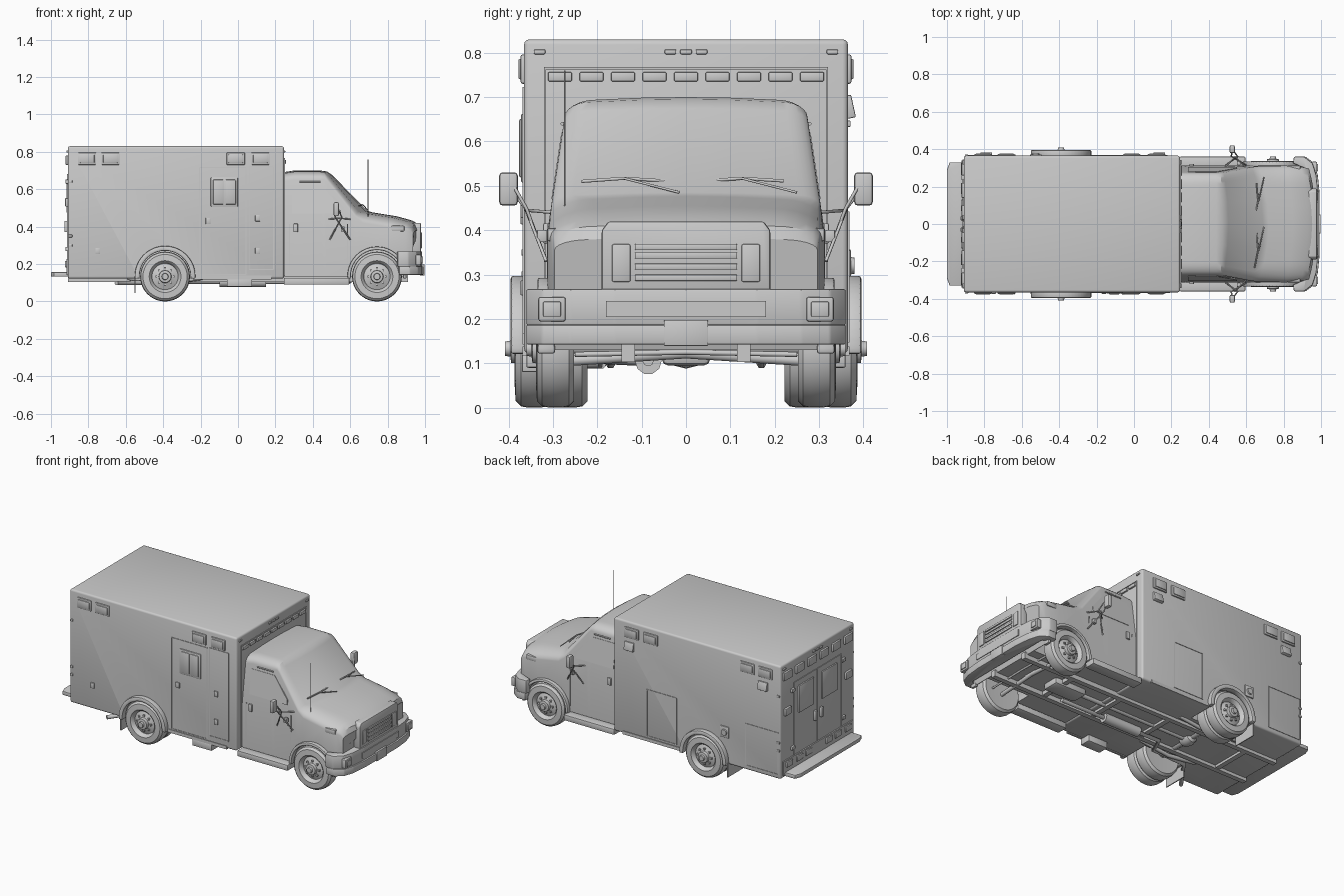
import bpy, bmesh, math
from mathutils import Vector


def finish(bm, name, smooth=True):
    bmesh.ops.recalc_face_normals(bm, faces=bm.faces[:])
    me = bpy.data.meshes.new(name)
    bm.to_mesh(me)
    bm.free()
    ob = bpy.data.objects.new(name, me)
    bpy.context.collection.objects.link(ob)
    if smooth:
        activate(ob)
        bpy.ops.object.shade_smooth_by_angle(angle=math.radians(32))
    return ob


def activate(ob):
    bpy.ops.object.select_all(action='DESELECT')
    ob.select_set(True)
    bpy.context.view_layer.objects.active = ob


def bevel(bm, w, seg=2):
    if w:
        bmesh.ops.bevel(bm, geom=bm.edges[:], offset=w, segments=seg, affect='EDGES', profile=0.5)


def box(name, c, size, bev=0.0, seg=2):
    bm = bmesh.new()
    bmesh.ops.create_cube(bm, size=1)
    for v in bm.verts:
        v.co = Vector([c[i] + v.co[i] * size[i] for i in range(3)])
    bevel(bm, bev, seg)
    return finish(bm, name, bev > 0)


def prism(name, pts, axis, a, b, bev=0.0):
    place = {'x': lambda p, t: (t, p[0], p[1]), 'y': lambda p, t: (p[0], t, p[1]),
             'z': lambda p, t: (p[0], p[1], t)}[axis]
    bm = bmesh.new()
    f = bm.faces.new([bm.verts.new(place(p, a)) for p in pts])
    ext = bmesh.ops.extrude_face_region(bm, geom=[f])['geom']
    for v in ext:
        if isinstance(v, bmesh.types.BMVert):
            v.co['xyz'.index(axis)] = b
    bevel(bm, bev)
    return finish(bm, name)


def loft(name, rings, closed_ends=True):
    bm = bmesh.new()
    rows = [[bm.verts.new(p) for p in r] for r in rings]
    n = len(rows[0])
    for r0, r1 in zip(rows, rows[1:]):
        for i in range(n):
            bm.faces.new((r0[i], r0[(i + 1) % n], r1[(i + 1) % n], r1[i]))
    if closed_ends:
        bm.faces.new(rows[0])
        bm.faces.new(rows[-1])
    return finish(bm, name)


def lathe(name, prof, c, s, n=40):
    # profile of (radius, outward offset) turned about the y axis
    return loft(name, [[(c[0] + r * math.cos(2 * math.pi * k / n), c[1] + s * o,
                         c[2] + r * math.sin(2 * math.pi * k / n)) for k in range(n)] for r, o in prof])


def tube(name, pts, r, res=3):
    cu = bpy.data.curves.new(name, 'CURVE')
    cu.dimensions, cu.bevel_depth, cu.bevel_resolution, cu.use_fill_caps = '3D', r, res, True
    sp = cu.splines.new('POLY')
    sp.points.add(len(pts) - 1)
    for p, q in zip(sp.points, pts):
        p.co = (*q, 1)
    ob = bpy.data.objects.new(name, cu)
    bpy.context.collection.objects.link(ob)
    activate(ob)
    bpy.ops.object.convert(target='MESH')
    return ob


def cut(ob, x, y0, r):
    for s in (-1, 1):
        c = lathe('wheel_well_cutter', [(r, 0), (r, 0.4)], (x, s * y0, 0.135), s, 48)
        m = ob.modifiers.new('well', 'BOOLEAN')
        m.operation, m.object, m.solver = 'DIFFERENCE', c, 'EXACT'
        activate(ob)
        bpy.ops.object.modifier_apply(modifier=m.name)
        bpy.data.objects.remove(c)
    activate(ob)
    bpy.ops.object.shade_smooth_by_angle(angle=math.radians(32))


def arch(name, x, s, y0, y1, ri, ro):
    ang = [math.radians(-5 + 190 * k / 28) for k in range(29)]
    pts = [(x + ro * math.cos(a), 0.135 + ro * math.sin(a)) for a in ang]
    pts += [(x + ri * math.cos(a), 0.135 + ri * math.sin(a)) for a in reversed(ang)]
    prism(name, pts, 'y', s * y0, s * y1, 0.006)


def outline(name, x0, x1, z0, z1, s, y=0.365, w=0.005):
    # thin door seam frame on a side wall
    for x in (x0, x1):
        box(name, (x, s * y, (z0 + z1) / 2), (w, 0.006, z1 - z0))
    for z in (z0, z1):
        box(name, ((x0 + x1) / 2, s * y, z), (x1 - x0, 0.006, w))


RX, FX = -0.39, 0.743

# patient box
body = box('patient_box', (-0.332, 0, 0.476), (1.156, 0.73, 0.708), 0.012, 3)
cut(body, RX, 0.2, 0.145)


# cab shell, lofted along x
def half_width(z):
    return 0.312 if z < 0.40 else 0.312 - (z - 0.40) * 0.15


def section(x, top, bot, ry, rz, bow, s=1.0):
    side = top - rz
    pts = [(half_width(z) * s, z) for z in (bot, (bot + side) / 2, side)]
    w = pts[-1][0]
    for k in range(1, 7):
        a = k * math.pi / 12
        pts.append((w - ry + ry * math.cos(a), side + (rz - 0.006) * math.sin(a)))
    pts.append(((w - ry) * 0.5, top - 0.0015))
    pts += [(0, top)] + [(-y, z) for y, z in reversed(pts)]
    return [(x - bow * (y / 0.3) ** 2, y, z) for y, z in pts]


cab = loft('cab', [section(*a) for a in (
    (0.235, 0.69, 0.13, 0.07, 0.05, 0), (0.30, 0.70, 0.13, 0.07, 0.05, 0),
    (0.44, 0.70, 0.13, 0.07, 0.05, 0), (0.475, 0.695, 0.13, 0.06, 0.04, 0.015),
    (0.505, 0.675, 0.13, 0.05, 0.035, 0.03), (0.69, 0.485, 0.13, 0.05, 0.035, 0.06),
    (0.72, 0.476, 0.13, 0.10, 0.055, 0.05), (0.85, 0.455, 0.13, 0.12, 0.06, 0.035),
    (0.93, 0.433, 0.13, 0.12, 0.05, 0.035, 0.98), (0.962, 0.415, 0.22, 0.10, 0.04, 0.04, 0.96),
    (0.975, 0.385, 0.23, 0.08, 0.03, 0.04, 0.95))])
cut(cab, FX, 0.2, 0.148)

# grille, headlights and bumper
prism('grille_surround', [(-0.19, 0.26), (0.19, 0.26), (0.19, 0.40), (0.175, 0.42), (-0.175, 0.42), (-0.19, 0.40)],
      'x', 0.93, 0.978, 0.006)
for z in (0.293, 0.318, 0.343, 0.362):
    box('grille_slat', (0.978, 0, z), (0.012, 0.23, 0.014), 0.002)
plan = [(0.985, 0), (0.985, 0.16), (0.975, 0.26), (0.955, 0.325), (0.91, 0.36), (0.855, 0.36), (0.85, 0.325), (0.91, 0.30)]
full = plan + [(x, -y) for x, y in reversed(plan[1:])]
prism('front_bumper', full, 'z', 0.185, 0.268, 0.006)
prism('lower_bumper', [(x + 0.008, y) for x, y in full], 'z', 0.142, 0.187, 0.005)
box('number_plate', (0.985, 0, 0.222), (0.008, 0.36, 0.036))
box('winch_plate', (0.985, 0, 0.168), (0.025, 0.10, 0.058), 0.003)
for s in (-1, 1):
    box('headlight', (0.976, s * 0.146, 0.326), (0.014, 0.042, 0.085), 0.004)
    box('bumper_lamp', (0.964, s * 0.302, 0.222), (0.03, 0.062, 0.056), 0.006)
    box('bumper_lamp_lens', (0.974, s * 0.302, 0.222), (0.02, 0.04, 0.034), 0.003)
    box('fender_lamp', (0.855, s * 0.298, 0.39), (0.07, 0.03, 0.03), 0.006)
    # cab doors
    win = [(0.29, 0.47), (0.29, 0.62), (0.45, 0.62), (0.55, 0.50), (0.55, 0.47)]
    loft('door_window', [[(x, s * (half_width(z) + o), z) for x, z in win] for o in (-0.006, 0.002)])
    tube('drip_rail', [(0.33, s * 0.279, 0.64), (0.44, s * 0.279, 0.64)], 0.004, 1)
    box('cab_door_handle', (0.308, s * 0.316, 0.393), (0.024, 0.012, 0.045), 0.003)
    for x in (0.275, 0.585):
        box('cab_door_seam', (x, s * 0.311, 0.29), (0.004, 0.005, 0.25))
    box('running_board', (0.42, s * 0.325, 0.108), (0.35, 0.07, 0.036), 0.005)
    # side mirrors
    box('side_mirror', (0.525, s * 0.40, 0.493), (0.028, 0.042, 0.075), 0.008)
    tube('mirror_arm', [(0.60, s * 0.315, 0.33), (0.52, s * 0.362, 0.45), (0.525, s * 0.385, 0.48)], 0.004, 1)
    tube('mirror_arm', [(0.49, s * 0.315, 0.33), (0.555, s * 0.36, 0.45), (0.525, s * 0.40, 0.52)], 0.004, 1)
    tube('mirror_brace', [(0.485, s * 0.30, 0.44), (0.54, s * 0.36, 0.445), (0.60, s * 0.30, 0.44)], 0.004, 1)
    box('arm_lamp', (0.56, s * 0.325, 0.387), (0.02, 0.022, 0.028), 0.003)

    # wheels
    tire = [(0.07, -0.04), (0.118, -0.042), (0.130, -0.03), (0.133, -0.012), (0.133, 0.012), (0.130, 0.03),
            (0.118, 0.042), (0.085, 0.044), (0.076, 0.036)]
    hub = [(0.034, 0.034), (0.032, 0.052), (0.018, 0.054), (0.016, 0.066)]
    lathe('front_wheel', tire + [(0.07, 0.02)] + hub, (FX, s * 0.294, 0.133), s)
    lathe('rear_outer_wheel', tire + [(0.07, 0.02)] + hub, (RX, s * 0.342, 0.133), s)
    lathe('rear_inner_wheel', tire, (RX, s * 0.264, 0.133), s)
    for x, y in ((FX, 0.328), (RX, 0.376)):
        for k in range(8):
            a = k * math.pi / 4
            box('wheel_nut', (x + 0.046 * math.cos(a), s * (y - 0.006), 0.133 + 0.046 * math.sin(a)), (0.011, 0.02, 0.011))
    arch('rear_fender', RX, s, 0.355, 0.395, 0.136, 0.162)
    arch('front_fender', FX, s, 0.295, 0.335, 0.140, 0.158)
    box('mud_flap', (-0.55, s * 0.30, 0.09), (0.006, 0.15, 0.09))

    # box side warning lamps
    for x in (-0.807, -0.682, -0.012, 0.12):
        box('side_lamp_bezel', (x, s * 0.366, 0.763), (0.098, 0.014, 0.066), 0.005)
        box('side_lamp_lens', (x, s * 0.373, 0.763), (0.078, 0.010, 0.046), 0.004)
    for z in (0.30, 0.35, 0.64):
        box('rear_corner_marker', (-0.895, s * 0.366, z), (0.018, 0.010, 0.014), 0.002)
    box('sill_trim', (-0.03, s * 0.363, 0.128), (0.42, 0.012, 0.02))

# wipers and antenna
for y in (-0.14, 0.125):
    tube('wiper_blade', [(0.645, y - 0.095, 0.510), (0.664, y, 0.517), (0.655, y + 0.095, 0.511)], 0.004, 1)
    tube('wiper_arm', [(0.695, y + 0.125, 0.485), (0.668, y, 0.517)], 0.003, 1)
tube('antenna', [(0.695, -0.273, 0.43), (0.695, -0.273, 0.76)], 0.0018, 1)

# box front wall: inset frame and lamp row
for s in (-1, 1):
    box('front_panel_edge', (0.247, s * 0.318, 0.45), (0.006, 0.005, 0.63))
box('front_panel_top', (0.247, 0, 0.765), (0.006, 0.64, 0.005))
for k in range(-4, 5):
    box('front_lamp', (0.249, k * 0.071, 0.746), (0.014, 0.054, 0.021), 0.003)
for x in (0.247, -0.912):
    for y in (-0.33, -0.035, 0, 0.035, 0.33):
        box('roof_marker', (x, y, 0.802), (0.012, 0.026, 0.011), 0.003)

# near side: entry door, sliding window and lockers
box('side_window_frame', (-0.073, -0.366, 0.585), (0.146, 0.012, 0.156), 0.005)
for x in (-0.105, -0.04):
    box('side_window_pane', (x, -0.371, 0.585), (0.056, 0.010, 0.132), 0.004)
outline('entry_door_seam', -0.205, 0.043, 0.145, 0.715, -1)
outline('locker_door_seam', 0.06, 0.19, 0.17, 0.72, -1)
for x, z in ((-0.75, 0.27), (-0.16, 0.43), (0.105, 0.445), (0.105, 0.27)):
    box('door_latch', (x, -0.368, z), (0.026, 0.010, 0.034), 0.003)
box('entry_step', (0.008, -0.335, 0.10), (0.135, 0.07, 0.04), 0.004)

# far side: locker doors, scene lamps, fuel filler
outline('locker_door_seam', -0.19, 0.015, 0.15, 0.44, 1)
outline('rear_locker_seam', -0.895, -0.67, 0.15, 0.41, 1)
for x in (0.135, -0.79):
    prism('scene_lamp', [(0.36, 0.705), (0.372, 0.705), (0.383, 0.655), (0.36, 0.65)], 'x', x - 0.032, x + 0.032, 0.003)
box('fuel_filler', (-0.525, 0.366, 0.32), (0.06, 0.012, 0.07), 0.003)
lathe('fuel_cap', [(0.02, 0), (0.018, 0.012)], (-0.525, 0.368, 0.32), 1, 16)

# rear wall: doors, lamps, step bumper
for k in range(6):
    box('rear_lamp', (-0.914, -0.30 + 0.12 * k, 0.755), (0.016, 0.08, 0.05), 0.004)
for y in (-0.235, 0, 0.235):
    box('rear_door_seam', (-0.911, y, 0.45), (0.006, 0.005, 0.46))
box('rear_door_top_seam', (-0.911, 0, 0.68), (0.006, 0.47, 0.005))
box('kick_plate', (-0.912, 0, 0.185), (0.012, 0.69, 0.085))
for s in (-1, 1):
    box('rear_window', (-0.912, s * 0.115, 0.56), (0.012, 0.15, 0.17), 0.004)
    box('rear_side_lamp', (-0.915, s * 0.30, 0.53), (0.018, 0.06, 0.045), 0.004)
    box('rear_handle', (-0.918, s * 0.03, 0.40), (0.02, 0.02, 0.06), 0.003)
    for y in (0.10, 0.19, 0.29):
        box('tail_lamp', (-0.919, s * y, 0.20), (0.014, 0.06, 0.035), 0.004)
    for z in (0.28, 0.64):
        box('rear_hinge', (-0.915, s * 0.25, z), (0.016, 0.03, 0.022), 0.003)
prism('rear_step', [(-0.90, -0.33), (-0.985, -0.33), (-1.0, -0.29), (-1.0, 0.29), (-0.985, 0.33), (-0.90, 0.33)],
      'z', 0.133, 0.157, 0.004)

# chassis, axles, drive shaft and exhaust
for s in (-1, 1):
    box('frame_rail', (0.0, s * 0.13, 0.123), (1.82, 0.03, 0.04))
    tube('front_axle_beam', [(FX, s * 0.27, 0.105), (FX, s * -0.04, 0.125)], 0.012)
    tube('tie_rod', [(FX + 0.07, s * 0.25, 0.12), (FX + 0.07, 0, 0.125)], 0.006)
    tube('leaf_spring', [(RX - 0.2, s * 0.17, 0.125), (RX, s * 0.17, 0.10), (RX + 0.2, s * 0.17, 0.125)], 0.012, 1)
for x in (-0.7, -0.15, 0.2, 0.55):
    box('cross_member', (x, 0, 0.122), (0.03, 0.26, 0.03))
tube('rear_axle', [(RX, -0.30, 0.133), (RX, 0.30, 0.133)], 0.022)
lathe('differential', [(0.015, -0.05), (0.036, -0.035), (0.045, 0), (0.036, 0.035), (0.015, 0.05)], (RX, 0, 0.133), 1, 20)
tube('drive_shaft', [(RX, 0, 0.125), (0.4, 0, 0.125)], 0.014)
box('transmission', (0.5, 0, 0.125), (0.22, 0.11, 0.06), 0.015)
tube('muffler', [(-0.1, -0.085, 0.105), (0.15, -0.085, 0.105)], 0.03)
tube('exhaust_pipe', [(0.45, -0.085, 0.105), (-0.25, -0.085, 0.105), (-0.30, -0.19, 0.11), (-0.52, -0.19, 0.10),
                      (-0.65, -0.37, 0.098)], 0.012)
